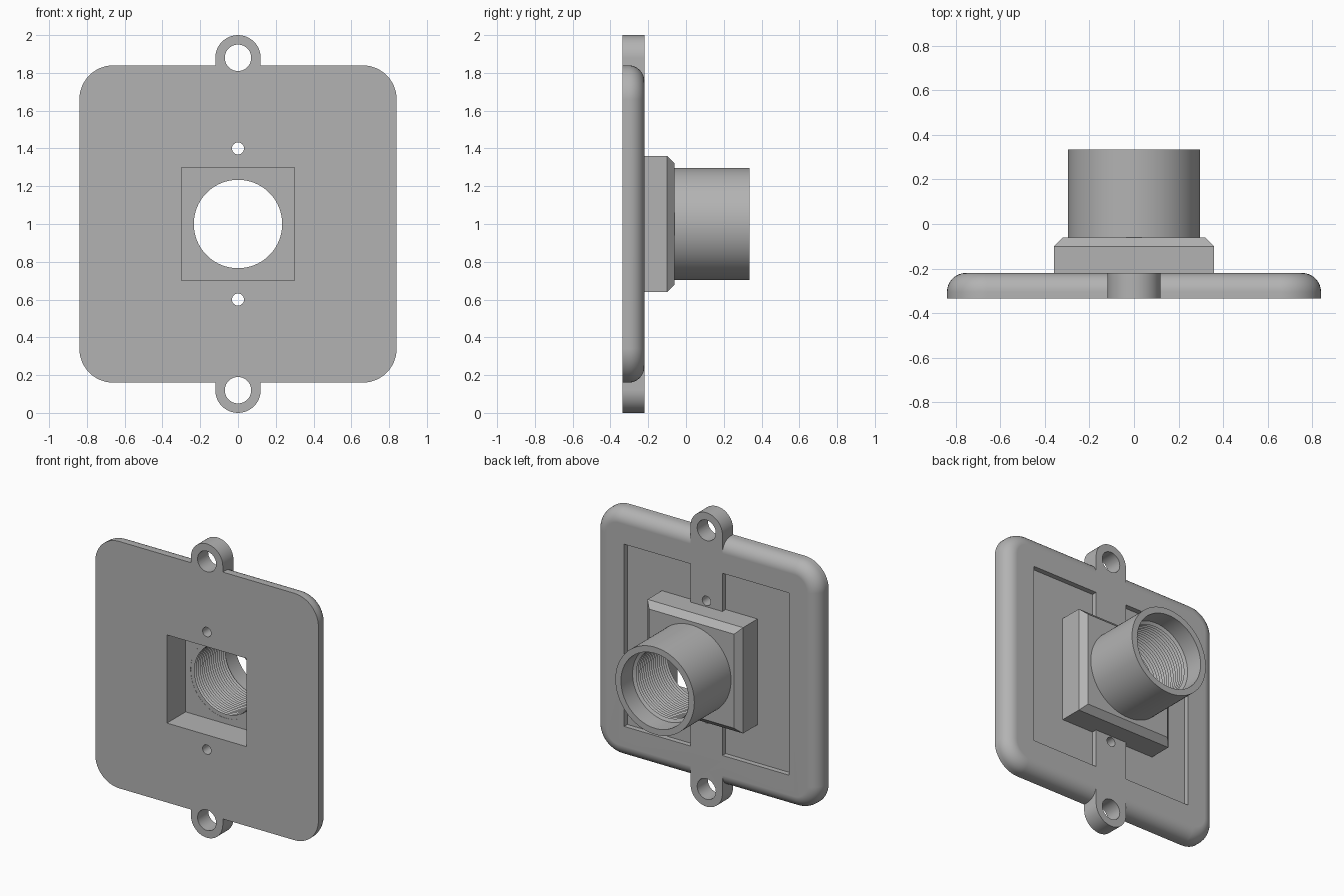
import bpy, bmesh
from math import sin, cos, pi, radians

if "Cube" in bpy.data.objects:
    bpy.data.objects.remove(bpy.data.objects["Cube"])

# One plain material
GREY = (0.45, 0.45, 0.45, 1)
grey = bpy.data.materials.new("plain grey")
grey.diffuse_color = GREY
grey.use_nodes = True
grey.node_tree.nodes["Principled BSDF"].inputs["Base Color"].default_value = GREY

FRONT, BACK = -0.335, 0.335   # overall depth
PLATE_BACK = -0.22
FLOOR = -0.135                # bottom of the square front window
MID = 1.0                     # height of the barrel axis


def rect(x0, x1, z0, z1):
    return [(x0, z0), (x1, z0), (x1, z1), (x0, z1)]


def square(half):
    return rect(-half, half, MID - half, MID + half)


def circle(r, z=MID, n=64):
    return [(r * cos(2 * pi * i / n), z + r * sin(2 * pi * i / n)) for i in range(n)]


def rounded_square(half, r, n=12):
    pts = []
    for k, (sx, sz) in enumerate([(1, 1), (-1, 1), (-1, -1), (1, -1)]):
        for i in range(n + 1):
            a = pi / 2 * (k + i / n)
            pts.append((sx * (half - r) + r * cos(a), MID + sz * (half - r) + r * sin(a)))
    return pts


def loft(name, rings, closed=False):
    """Skin a list of (outline, y); cap the ends or join them in a loop."""
    bm = bmesh.new()
    loops = [[bm.verts.new((x, y, z)) for x, z in pts] for pts, y in rings]
    pairs = list(zip(loops, loops[1:]))
    if closed:
        pairs.append((loops[-1], loops[0]))
    else:
        bm.faces.new(loops[0])
        bm.faces.new(loops[-1])
    for a, b in pairs:
        for i in range(len(a)):
            j = (i + 1) % len(a)
            bm.faces.new((a[i], a[j], b[j], b[i]))
    bmesh.ops.recalc_face_normals(bm, faces=bm.faces)
    mesh = bpy.data.meshes.new(name)
    bm.to_mesh(mesh)
    bm.free()
    mesh.materials.append(grey)
    ob = bpy.data.objects.new(name, mesh)
    bpy.context.collection.objects.link(ob)
    return ob


def prism(name, outline, y0, y1):
    return loft(name, [(outline, y0), (outline, y1)])


def activate(ob):
    bpy.ops.object.select_all(action='DESELECT')
    ob.select_set(True)
    bpy.context.view_layer.objects.active = ob


def combine(ob, tool, operation='DIFFERENCE'):
    activate(ob)
    mod = ob.modifiers.new("combine", 'BOOLEAN')
    mod.operation, mod.solver, mod.object = operation, 'EXACT', tool
    bpy.ops.object.modifier_apply(modifier=mod.name)
    bpy.data.objects.remove(tool)


def finish(ob):
    activate(ob)
    bpy.ops.object.shade_smooth_by_angle(angle=radians(25))
    ob.modifiers.new("even shading", 'WEIGHTED_NORMAL').keep_sharp = True


# Plate with a rounded back rim
HALF, CORNER, RIM = 0.84, 0.18, 0.085
rings = [(rounded_square(HALF, CORNER), FRONT)]
for i in range(9):
    a = pi / 2 * i / 8
    inset = RIM * (1 - cos(a))
    rings.append((rounded_square(HALF - inset, CORNER - inset),
                  PLATE_BACK - RIM + RIM * sin(a)))
plate = loft("plate", rings)

# Screw ears, each a tongue with a round end
EAR = 0.12
for s in (1, -1):
    arc = [(EAR * cos(pi * i / 24), MID + s * (0.88 + EAR * sin(pi * i / 24))) for i in range(25)]
    tongue = [(EAR, MID + s * 0.66)] + arc + [(-EAR, MID + s * 0.66)]
    combine(plate, prism("ear", tongue, FRONT, PLATE_BACK), 'UNION')

# Ear holes and small screw holes
for s in (1, -1):
    combine(plate, prism("ear_hole", circle(0.07, MID + s * 0.88, 40), -0.5, 0))
    combine(plate, prism("screw_hole", circle(0.032, MID + s * 0.40, 24), -0.5, 0))

# Shallow pockets in the back, either side of the centre strip
for s in (1, -1):
    x0, x1 = sorted((s * 0.12, s * 0.62))
    combine(plate, prism("pocket", rect(x0, x1, 0.38, 1.62), PLATE_BACK - 0.035, 0))

combine(plate, prism("window", square(0.30), -0.5, 0))
finish(plate)

# Chamfered square housing behind the window
housing = loft("housing", [(square(0.36), -0.29), (square(0.36), -0.10), (square(0.32), -0.06)])
combine(housing, prism("window", square(0.30), -0.5, FLOOR))
combine(housing, prism("bore", circle(0.262), -0.5, 0.2))
finish(housing)

# Barrel: outer wall, smooth mouth, then a ridged thread
OUTER, MOUTH, CREST, ROOT = 0.297, 0.255, 0.234, 0.250
THREAD_END, TURNS = 0.20, 16
start = FLOOR + 0.001
pitch = (THREAD_END - start) / TURNS
profile = [(OUTER, start), (OUTER, BACK), (MOUTH, BACK), (MOUTH, THREAD_END + pitch / 2)]
for i in range(TURNS):
    y = THREAD_END - i * pitch
    profile += [(CREST, y), (ROOT, y - pitch / 2)]
profile.append((CREST, start))
finish(loft("threaded_barrel", [(circle(r, n=96), y) for r, y in profile], closed=True))
